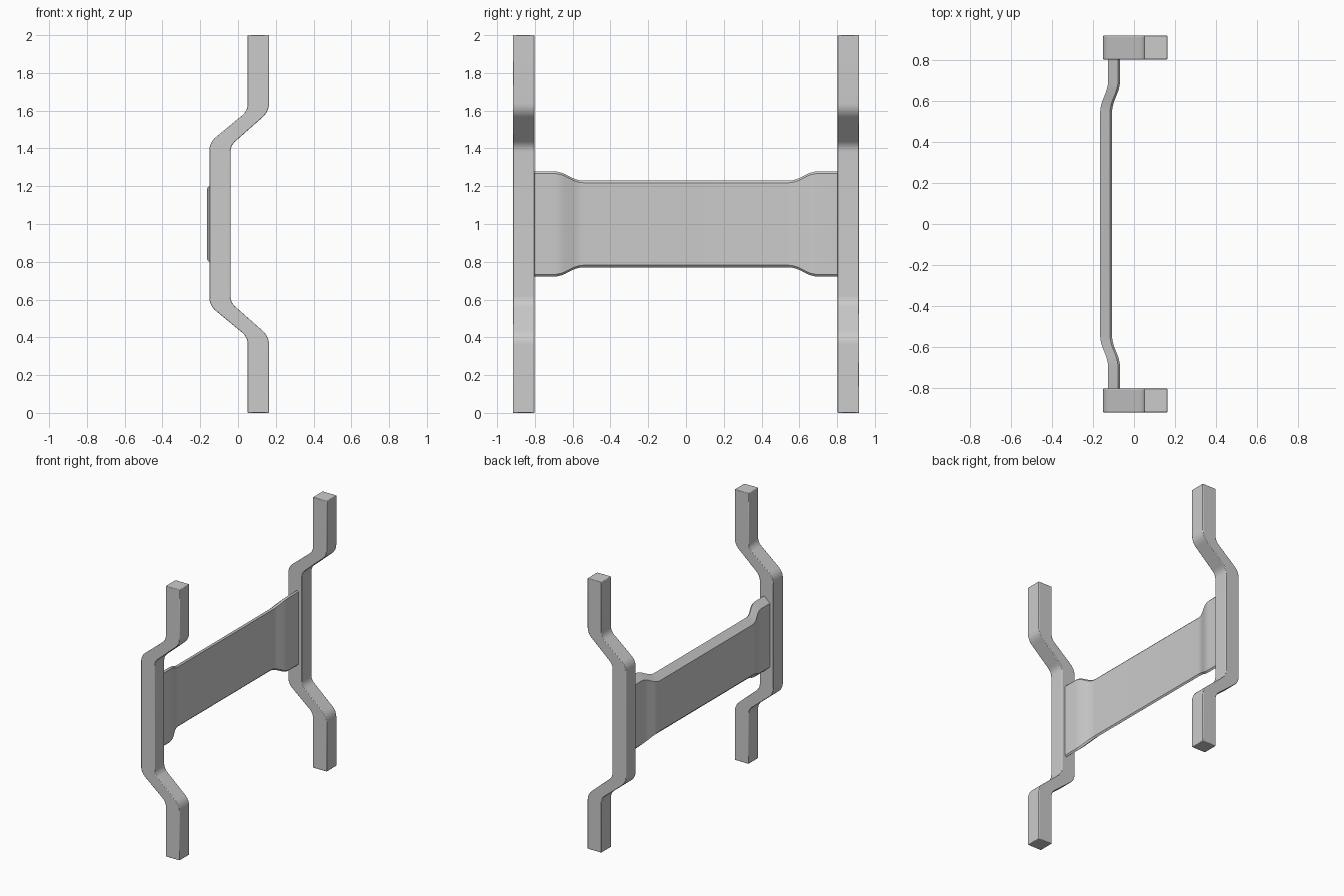
import bpy, bmesh
from mathutils import Vector

if "Cube" in bpy.data.objects:
    bpy.data.objects.remove(bpy.data.objects["Cube"])

grey = bpy.data.materials.new("mid_grey")
grey.diffuse_color = (0.6, 0.6, 0.6, 1)
grey.use_nodes = True
grey.node_tree.nodes["Principled BSDF"].inputs["Base Color"].default_value = grey.diffuse_color


def finish(bm, name, bevel=0.0):
    bmesh.ops.recalc_face_normals(bm, faces=bm.faces)
    mesh = bpy.data.meshes.new(name)
    bm.to_mesh(mesh)
    bm.free()
    mesh.materials.append(grey)
    ob = bpy.data.objects.new(name, mesh)
    bpy.context.collection.objects.link(ob)
    bpy.ops.object.select_all(action='DESELECT')
    ob.select_set(True)
    bpy.context.view_layer.objects.active = ob
    if bevel:
        mod = ob.modifiers.new("edge_bevel", 'BEVEL')
        mod.width = bevel
        mod.segments = 2
        mod.limit_method = 'ANGLE'
        mod.angle_limit = 1.1
    bpy.ops.object.shade_smooth_by_angle(angle=0.5)
    return ob


def rounded(points, radii, steps=6):
    """Open polyline with its inner corners replaced by curves."""
    pts = [Vector(p) for p in points]
    out = [pts[0]]
    for i in range(1, len(pts) - 1):
        c, r = pts[i], radii[i - 1]
        a = c + (pts[i - 1] - c).normalized() * r
        b = c + (pts[i + 1] - c).normalized() * r
        for k in range(steps + 1):
            t = k / steps
            out.append(a * (1 - t) ** 2 + c * 2 * t * (1 - t) + b * t * t)
    out.append(pts[-1])
    return out


def edge_line(x_top, z_top, x_mid, z_mid, r1, r2):
    """One side of the post from top to bottom, mirrored about z = 1."""
    pts = [(x_top, 2), (x_top, z_top), (x_mid, z_mid)]
    pts += [(x, 2 - z) for x, z in reversed(pts)]
    return rounded(pts, [r1, r2, r2, r1])


# Cranked side posts
outline = edge_line(0.05, 1.598, -0.152, 1.431, 0.035, 0.045)
outline += reversed(edge_line(0.164, 1.595, -0.04, 1.415, 0.045, 0.035))
for side, name in ((-1, "front_post"), (1, "back_post")):
    bm = bmesh.new()
    face = bm.faces.new([bm.verts.new((p.x, side * 0.802, p.y)) for p in outline])
    res = bmesh.ops.extrude_face_region(bm, geom=[face])
    moved = [v for v in res["geom"] if isinstance(v, bmesh.types.BMVert)]
    bmesh.ops.translate(bm, verts=moved, vec=(0, side * 0.115, 0))
    finish(bm, name, 0.004)

# Wide cross panel: chamfered section lofted along y, stepped near both ends
half = [(0.806, 1), (0.70, 1), (0.68, 0.97), (0.66, 0.87), (0.64, 0.71),
        (0.60, 0.29), (0.58, 0.13), (0.56, 0.03), (0.54, 0)]
stations = [(-y, t) for y, t in half] + [(y, t) for y, t in reversed(half)]
section = [(-0.107, 0.218), (-0.117, 0.229), (-0.165, 0.186)]
section += [(x, -h) for x, h in reversed(section)]
bm = bmesh.new()
rings = []
for y, t in stations:
    rings.append([bm.verts.new((x + 0.039 * t, y, 1 + h + (0.049 * t if h > 0 else -0.049 * t)))
                  for x, h in section])
n = len(section)
for a, b in zip(rings, rings[1:]):
    for i in range(n):
        j = (i + 1) % n
        bm.faces.new((a[i], a[j], b[j], b[i]))
bm.faces.new(rings[0])
bm.faces.new(rings[-1])
finish(bm, "cross_panel")
